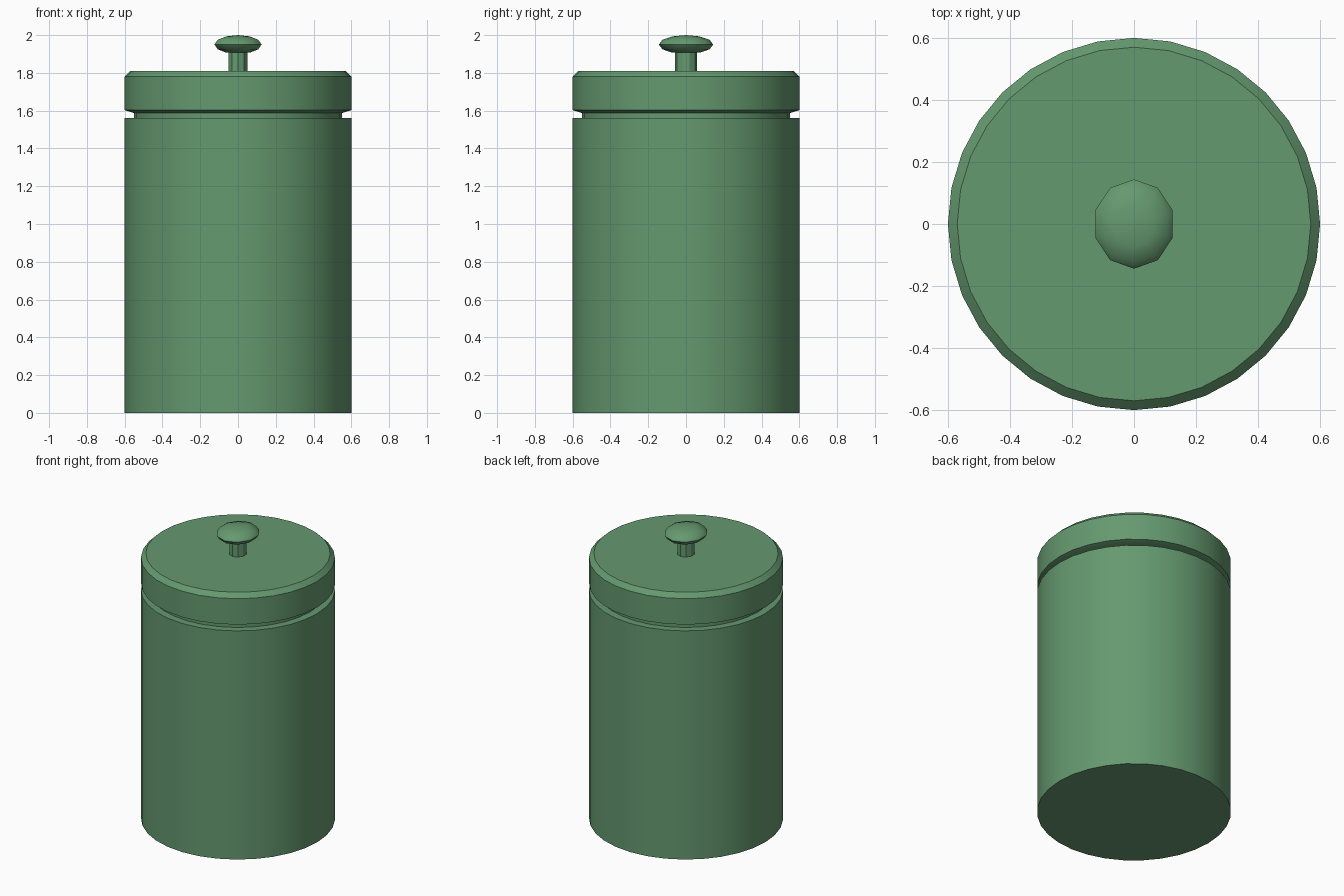
import bpy, bmesh, math

if "Cube" in bpy.data.objects:
    bpy.data.objects.remove(bpy.data.objects["Cube"])

green = bpy.data.materials.new("green")
green.diffuse_color = (0.13, 0.32, 0.16, 1)
green.use_nodes = True
green.node_tree.nodes["Principled BSDF"].inputs["Base Color"].default_value = green.diffuse_color


def lathe(name, profile, sides, sx=1.0, angle=30):
    """Revolve (radius, z) points around z; vertices start on +y."""
    bm = bmesh.new()
    rings = []
    for r, z in profile:
        if r == 0:
            rings.append([bm.verts.new((0, 0, z))] * sides)
            continue
        ring = []
        for i in range(sides):
            a = 2 * math.pi * i / sides
            ring.append(bm.verts.new((-sx * r * math.sin(a), r * math.cos(a), z)))
        rings.append(ring)
    for lo, hi in zip(rings, rings[1:]):
        for i in range(sides):
            j = (i + 1) % sides
            quad = [lo[i], lo[j], hi[j], hi[i]]
            bm.faces.new(list(dict.fromkeys(quad)))
    for ring, (r, z) in ((rings[0], profile[0]), (rings[-1], profile[-1])):
        if r > 0:
            bm.faces.new(ring)
    bmesh.ops.recalc_face_normals(bm, faces=bm.faces)
    mesh = bpy.data.meshes.new(name)
    bm.to_mesh(mesh)
    bm.free()
    mesh.materials.append(green)
    obj = bpy.data.objects.new(name, mesh)
    bpy.context.collection.objects.link(obj)
    bpy.ops.object.select_all(action='DESELECT')
    obj.select_set(True)
    bpy.context.view_layer.objects.active = obj
    bpy.ops.object.shade_smooth_by_angle(angle=math.radians(angle))
    return obj


# Jar body with the recessed neck that the lid sits on
lathe("jar_body", [(0.6, 0), (0.6, 1.56), (0.55, 1.56), (0.55, 1.595)], 32)

# Lid with chamfered top edge and sloping underside
lathe("lid", [(0.55, 1.587), (0.6, 1.603), (0.6, 1.78), (0.57, 1.81)], 32)

# Low-poly knob stem
lathe("knob_stem", [(0.058, 1.80), (0.058, 1.92)], 10, sx=0.92)

# Flattened knob cap, slightly narrower across x
cap = [(0.144 * math.cos(math.radians(t)), 1.95 + 0.05 * math.sin(math.radians(t)))
       for t in (-60, -30, 0, 30, 60)]
lathe("knob_cap", cap + [(0, 2.0)], 10, sx=0.91, angle=50)
